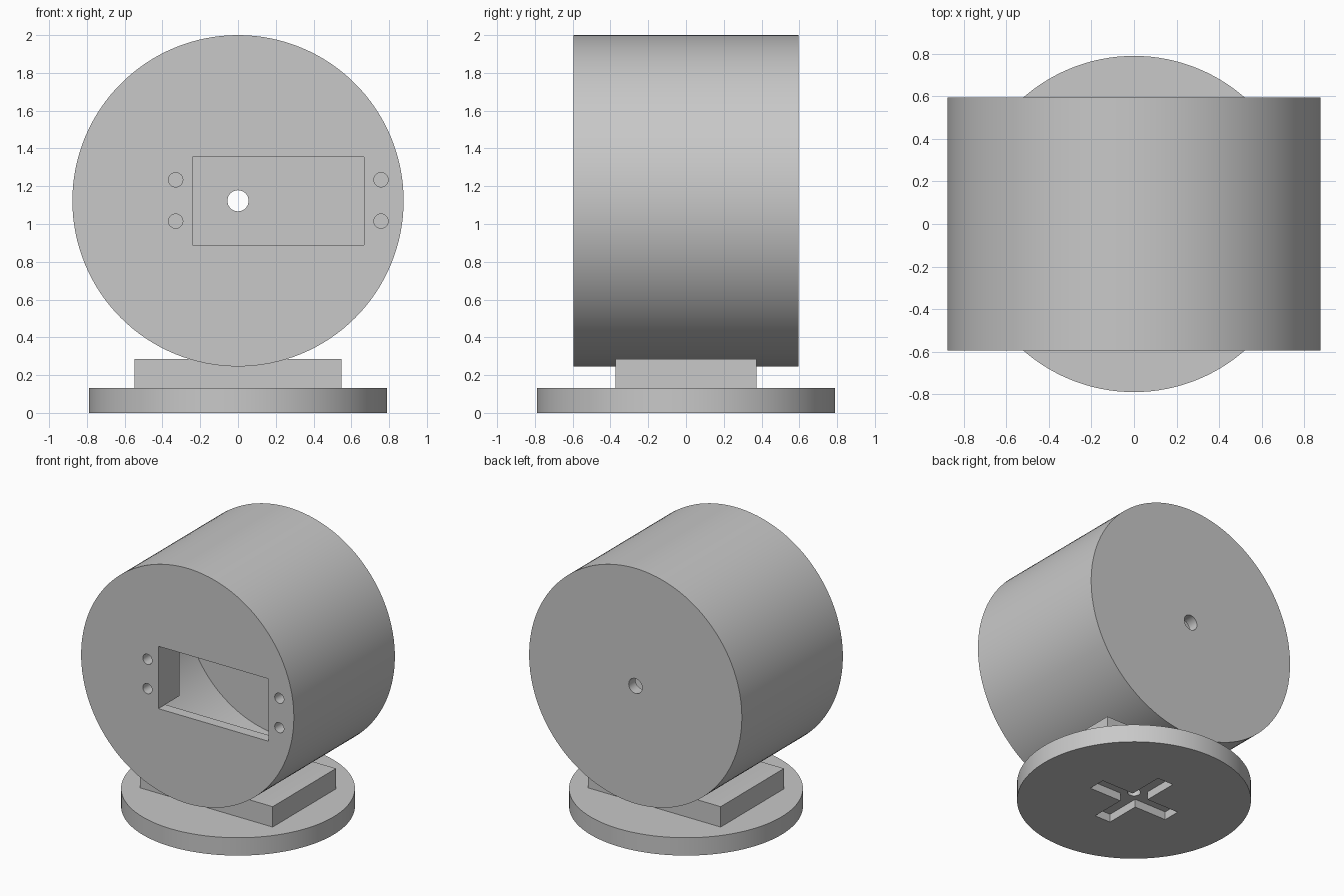
import bpy, math

if "Cube" in bpy.data.objects:
    bpy.data.objects.remove(bpy.data.objects["Cube"])

grey = bpy.data.materials.new("plain grey")
grey.diffuse_color = (0.58, 0.58, 0.58, 1)
grey.use_nodes = True
grey.node_tree.nodes["Principled BSDF"].inputs["Base Color"].default_value = grey.diffuse_color

CZ = 1.123      # drum axis height
R = 0.877       # drum radius
HALF = 0.595    # half length of drum
WALL = 0.08


def box(name, x0, x1, y0, y1, z0, z1):
    bpy.ops.mesh.primitive_cube_add(
        size=1, location=((x0 + x1) / 2, (y0 + y1) / 2, (z0 + z1) / 2))
    ob = bpy.context.object
    ob.scale = (x1 - x0, y1 - y0, z1 - z0)
    return finish(ob, name)


def cyl_y(name, r, x, z, y0, y1, sides=128):
    bpy.ops.mesh.primitive_cylinder_add(
        vertices=sides, radius=r, depth=y1 - y0,
        location=(x, (y0 + y1) / 2, z), rotation=(math.pi / 2, 0, 0))
    return finish(bpy.context.object, name)


def cyl_z(name, r, z0, z1, sides=128):
    bpy.ops.mesh.primitive_cylinder_add(
        vertices=sides, radius=r, depth=z1 - z0, location=(0, 0, (z0 + z1) / 2))
    return finish(bpy.context.object, name)


def finish(ob, name):
    ob.name = name
    ob.data.materials.append(grey)
    bpy.ops.object.transform_apply(location=True, rotation=True, scale=True)
    return ob


def cut(ob, cutter):
    mod = ob.modifiers.new("cut", "BOOLEAN")
    mod.operation = "DIFFERENCE"
    mod.solver = "EXACT"
    mod.object = cutter
    bpy.ops.object.select_all(action="DESELECT")
    bpy.context.view_layer.objects.active = ob
    ob.select_set(True)
    bpy.ops.object.modifier_apply(modifier=mod.name)
    bpy.data.objects.remove(cutter)


def smooth(ob):
    bpy.ops.object.select_all(action="DESELECT")
    bpy.context.view_layer.objects.active = ob
    ob.select_set(True)
    bpy.ops.object.shade_smooth_by_angle(angle=math.radians(30))


# Hollow drum with window, rear shaft hole and screw holes
drum = cyl_y("drum", R, 0, CZ, -HALF, HALF)
cut(drum, cyl_y("cavity", R - WALL, 0, CZ, -HALF + WALL, HALF - WALL))
cut(drum, box("window", -0.24, 0.668, -0.7, -0.4, 0.89, 1.355))
cut(drum, cyl_y("shaft_hole", 0.056, 0, CZ, 0.4, 0.7, 32))

# Screw bosses behind the front plate, either side of the window
bosses = [box("left_screw_boss", -0.42, -0.24, -HALF + WALL, -0.345, 0.89, 1.355),
          box("right_screw_boss", 0.668, 0.82, -HALF + WALL, -0.345, 0.89, 1.355)]
for boss, x in zip(bosses, (-0.33, 0.757)):
    for z in (1.015, 1.234):
        for part in (drum, boss):
            cut(part, cyl_y("screw_hole", 0.038, x, z, -0.7, -0.39, 24))
    smooth(boss)
smooth(drum)

# Round base with cross-shaped recess and centre hole underneath
base = cyl_z("base_disc", 0.79, 0, 0.133)
cut(base, box("cross_x", -0.33, 0.33, -0.065, 0.065, -0.1, 0.06))
cut(base, box("cross_y", -0.065, 0.065, -0.33, 0.33, -0.1, 0.06))
cut(base, cyl_z("centre_hole", 0.045, -0.1, 0.3, 32))
smooth(base)

# Saddle block between base and drum, hollowed to seat the drum
saddle = box("saddle_block", -0.547, 0.547, -0.373, 0.373, 0.133, 0.285)
cut(saddle, cyl_y("drum_seat", R, 0, CZ, -0.6, 0.6))
cut(saddle, cyl_z("centre_hole", 0.045, 0.0, 0.4, 32))
smooth(saddle)
